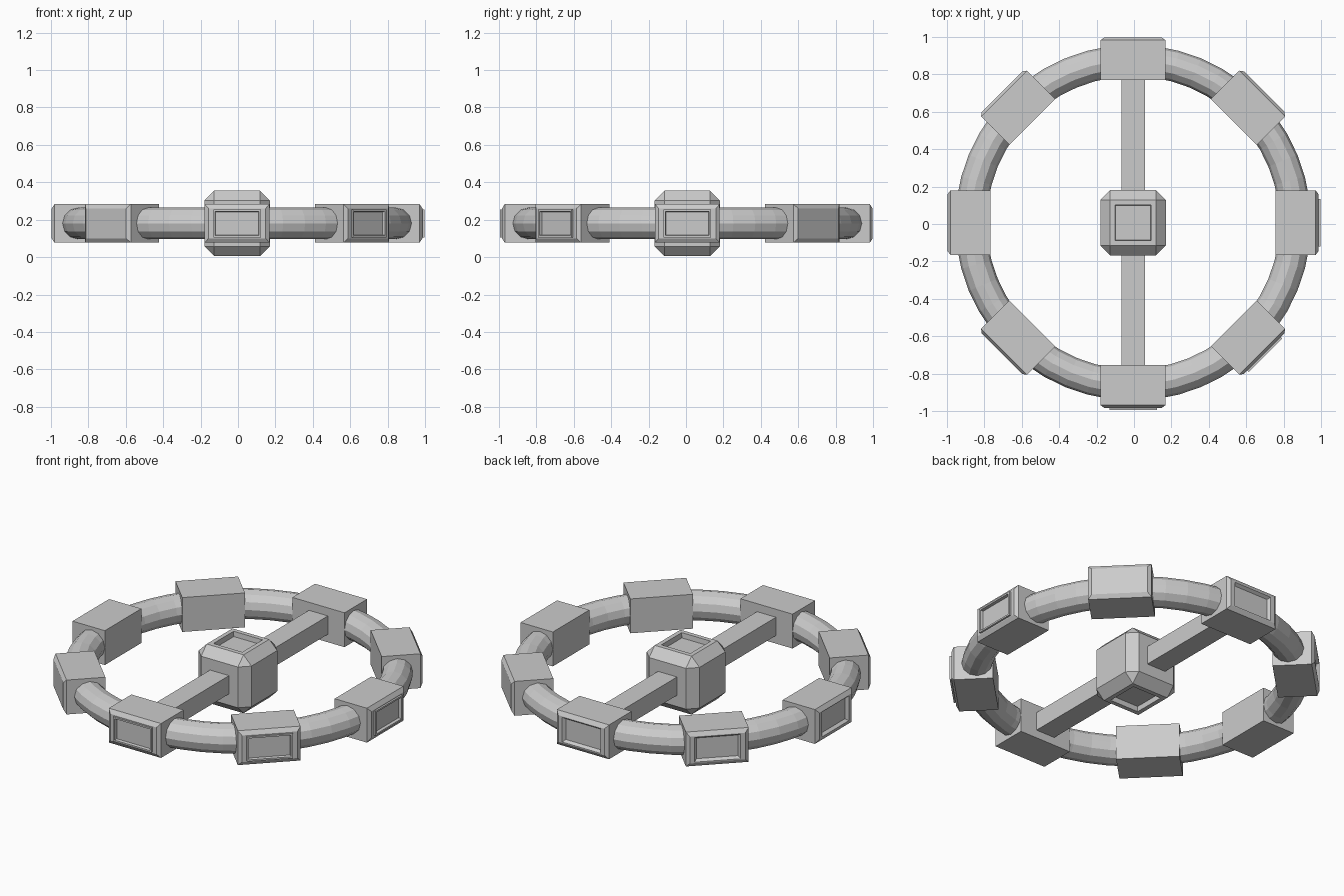
import bpy, bmesh
from math import cos, sin, pi
from mathutils import Matrix, Vector

if "Cube" in bpy.data.objects:
    bpy.data.objects.remove(bpy.data.objects["Cube"])

CENTRE = Vector((-0.005, 0.007, 0.18))


def finish(bm, name, matrix):
    bmesh.ops.recalc_face_normals(bm, faces=bm.faces)
    mesh = bpy.data.meshes.new(name)
    bm.to_mesh(mesh)
    bm.free()
    obj = bpy.data.objects.new(name, mesh)
    obj.matrix_world = matrix
    bpy.context.collection.objects.link(obj)
    return obj


def loft_rects(name, rects, matrix):
    """Join rectangles (x, half y, half z) into a closed solid."""
    bm = bmesh.new()
    rings = [[bm.verts.new((x, a * w, b * h)) for a, b in ((-1, -1), (1, -1), (1, 1), (-1, 1))]
             for x, w, h in rects]
    for r0, r1 in zip(rings, rings[1:]):
        for i in range(4):
            j = (i + 1) % 4
            bm.faces.new((r0[i], r0[j], r1[j], r1[i]))
    bm.faces.new(rings[0][::-1])
    bm.faces.new(rings[-1])
    return finish(bm, name, matrix)


# Ring tube
bpy.ops.mesh.primitive_torus_add(location=CENTRE, major_radius=0.867, minor_radius=0.084,
                                 major_segments=48, minor_segments=12)
bpy.context.object.name = "ring_tube"

# Eight modules around the ring: raised, recessed or plain outer panels
body = [(0.762, 0.173, 0.103), (0.976, 0.173, 0.103), (0.991, 0.153, 0.08)]
raised = [(0.991, 0.127, 0.074), (1.002, 0.127, 0.074), (1.002, 0.117, 0.064), (0.985, 0.114, 0.061)]
recessed = [(0.991, 0.127, 0.074), (0.974, 0.115, 0.062)]
panels = {0: raised, 6: raised, 7: raised, 2: recessed, 3: recessed, 4: recessed}
for i in range(8):
    loft_rects(f"ring_module_{i + 1}", body + panels.get(i, []),
               Matrix.Translation(CENTRE) @ Matrix.Rotation(i * pi / 4, 4, 'Z'))

# Central hub: chamfered cube with square recesses above and below
bm = bmesh.new()
bmesh.ops.create_cube(bm, size=0.35)
bmesh.ops.bevel(bm, geom=bm.edges[:], offset=0.053, segments=1, affect='EDGES')
bm.normal_update()
for f in [f for f in bm.faces if abs(f.normal.z) > 0.99]:
    bmesh.ops.inset_region(bm, faces=[f], thickness=0.037)
    bmesh.ops.inset_region(bm, faces=[f], thickness=0.004, depth=-0.03)
finish(bm, "hub", Matrix.Translation(CENTRE))

# Two spokes joining hub and ring
for name, s in (("front_spoke", -1), ("back_spoke", 1)):
    loft_rects(name, [(0.15, 0.063, 0.055), (0.80, 0.063, 0.055)],
               Matrix.Translation(CENTRE) @ Matrix.Rotation(s * pi / 2, 4, 'Z'))
